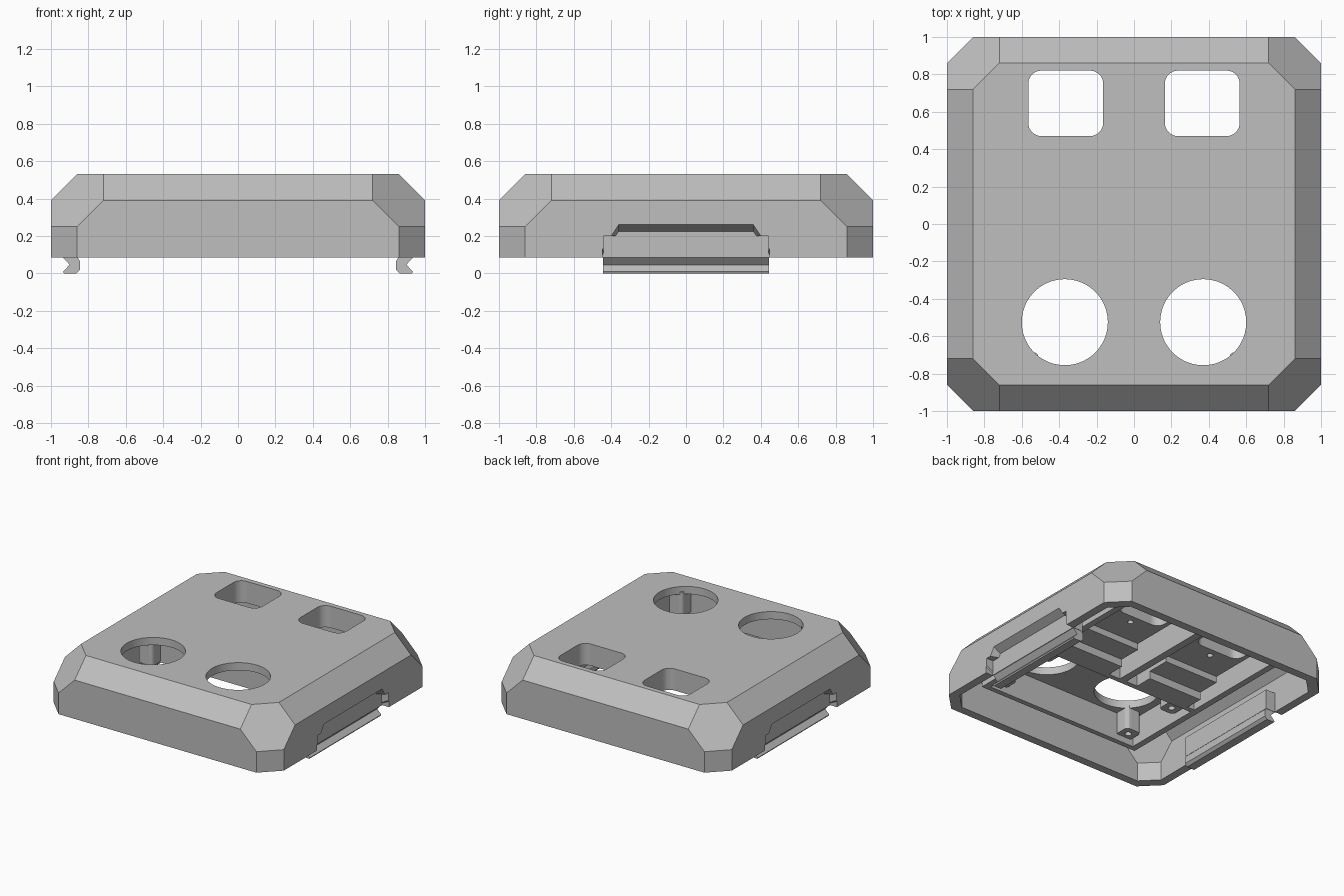
import bpy, bmesh, math
from mathutils import Vector

if "Cube" in bpy.data.objects:
    bpy.data.objects.remove(bpy.data.objects["Cube"], do_unlink=True)

grey = bpy.data.materials.new("plain_grey")
grey.use_nodes = True
COLOUR = (0.52, 0.52, 0.52, 1)
grey.diffuse_color = COLOUR
grey.node_tree.nodes["Principled BSDF"].inputs["Base Color"].default_value = COLOUR


def finish(name, bm):
    bmesh.ops.recalc_face_normals(bm, faces=bm.faces[:])
    mesh = bpy.data.meshes.new(name)
    bm.to_mesh(mesh)
    bm.free()
    mesh.materials.append(grey)
    obj = bpy.data.objects.new(name, mesh)
    bpy.context.collection.objects.link(obj)
    return obj


def hull(name, points):
    bm = bmesh.new()
    for p in points:
        bm.verts.new(p)
    bmesh.ops.convex_hull(bm, input=bm.verts[:])
    bmesh.ops.dissolve_limit(bm, angle_limit=0.01, verts=bm.verts[:], edges=bm.edges[:])
    return finish(name, bm)


def box(name, x0, x1, y0, y1, z0, z1):
    return hull(name, [(x, y, z) for x in (x0, x1) for y in (y0, y1) for z in (z0, z1)])


def prism(name, outline, vec):
    # Extrude a closed 3D outline along a vector
    bm = bmesh.new()
    face = bm.faces.new([bm.verts.new(p) for p in outline])
    out = bmesh.ops.extrude_face_region(bm, geom=[face])
    moved = [g for g in out["geom"] if isinstance(g, bmesh.types.BMVert)]
    bmesh.ops.translate(bm, verts=moved, vec=Vector(vec))
    return finish(name, bm)


def chamfered_block(name, half, base, top, c):
    # Box with chamfered edges and a cut at each upper corner
    pts = []
    a, b = half - c, half - 2 * c
    for sx in (1, -1):
        for sy in (1, -1):
            for x, y, z in ((b, a, top), (b, half, top - c), (a, half, top - 2 * c), (a, half, base)):
                pts += [(sx * x, sy * y, z), (sx * y, sy * x, z)]
    return hull(name, pts)


def rounded_column(name, cx, cy, w, d, r, z0, z1, steps=8):
    pts = []
    for k, (sx, sy) in enumerate(((1, 1), (-1, 1), (-1, -1), (1, -1))):
        for i in range(steps + 1):
            t = math.pi / 2 * (k + i / steps)
            pts.append((cx + sx * (w / 2 - r) + r * math.cos(t),
                        cy + sy * (d / 2 - r) + r * math.sin(t), z0))
    return prism(name, pts, (0, 0, z1 - z0))


def column(name, cx, cy, r, z0, z1, n=72):
    pts = [(cx + r * math.cos(math.tau * i / n), cy + r * math.sin(math.tau * i / n), z0) for i in range(n)]
    return prism(name, pts, (0, 0, z1 - z0))


def cut(target, cutters):
    # Subtract the cutters and throw them away
    for c in cutters:
        c.hide_render = True
        mod = target.modifiers.new("cut", "BOOLEAN")
        mod.operation = "DIFFERENCE"
        mod.solver = "EXACT"
        mod.object = c
        bpy.ops.object.select_all(action="DESELECT")
        bpy.context.view_layer.objects.active = target
        target.select_set(True)
        bpy.ops.object.modifier_apply(modifier=mod.name)
        bpy.data.objects.remove(c, do_unlink=True)


BASE, TOP, CEIL = 0.085, 0.53, 0.47
SIDES = (("left", 1), ("right", -1))

# Hollow chamfered lid with its openings and clip recesses
shell = chamfered_block("lid_shell", 1, BASE, TOP, 0.14)
cut(shell, [chamfered_block("cavity", 0.935, BASE - 0.1, CEIL, 0.12)])
for side, s in SIDES:
    cut(shell, [
        column("round_cutter", s * 0.37, -0.525, 0.23, 0.4, 0.6),
        rounded_column("square_cutter", s * 0.365, 0.645, 0.4, 0.35, 0.07, 0.4, 0.6),
        box("recess_opening", s * 0.9, s * 1.1, -0.44, 0.44, 0.05, 0.2)])


def recess_points(s):
    pts = []
    for sy in (1, -1):
        for x, low, high in ((1.0, 0.13, 0.26), (0.94, 0.1, 0.225)):
            pts += [(s * x, sy * 0.446, 0.05), (s * x, sy * 0.446, low), (s * x, sy * 0.36, high)]
        pts += [(s * 1.02, sy * 0.446, 0.05), (s * 1.02, sy * 0.446, 0.13), (s * 1.02, sy * 0.36, 0.26)]
    return pts


for side, s in SIDES:
    cut(shell, [hull("recess_cutter", recess_points(s))])

    # Wall behind the recess and the grooved clip below it
    box(side + "_clip_backing", s * 0.855, s * 0.94, -0.446, 0.446, BASE, 0.24)
    clip = [(0.94, 0.09), (0.9, 0.046), (0.935, 0.01), (0.93, 0),
            (0.865, 0), (0.845, 0.02), (0.845, 0.065), (0.86, 0.09)]
    prism(side + "_clip", [(s * x, -0.443, z) for x, z in clip], (0, 0.886, 0))

    # Side rib of the inner frame
    box(side + "_frame_rib", s * 0.66, s * 0.71, -0.84, 0.84, 0.25, 0.49)

    # Block around the square opening, with a screw hole
    block = box(side + "_port_block", s * 0.13, s * 0.6, 0.2, 0.85, 0.36, 0.5)
    cut(block, [rounded_column("duct", s * 0.365, 0.645, 0.4, 0.35, 0.07, 0.3, 0.6),
                column("screw_hole", s * 0.37, 0.4, 0.022, 0.3, 0.45, 20)])

    # Steps leading up to the block
    box(side + "_lower_step", s * 0.13, s * 0.6, -0.12, 0.02, 0.25, 0.49)
    box(side + "_upper_step", s * 0.13, s * 0.6, 0.02, 0.2, 0.31, 0.49)

    # Screw posts beside the round opening
    for place, y in (("front", -0.75), ("rear", -0.27)):
        post = rounded_column(side + "_" + place + "_post", s * 0.575, y, 0.13, 0.13, 0.03, 0.3, 0.49, 4)
        cut(post, [column("post_hole", s * 0.575, y, 0.025, 0.25, 0.42, 20)])

# Cross ribs and centre rib of the inner frame
box("front_frame_rib", -0.66, 0.66, -0.84, -0.8, 0.25, 0.49)
box("middle_frame_rib", -0.66, 0.66, -0.16, -0.12, 0.25, 0.49)
box("centre_rib", -0.03, 0.03, -0.12, 0.84, 0.25, 0.49)
